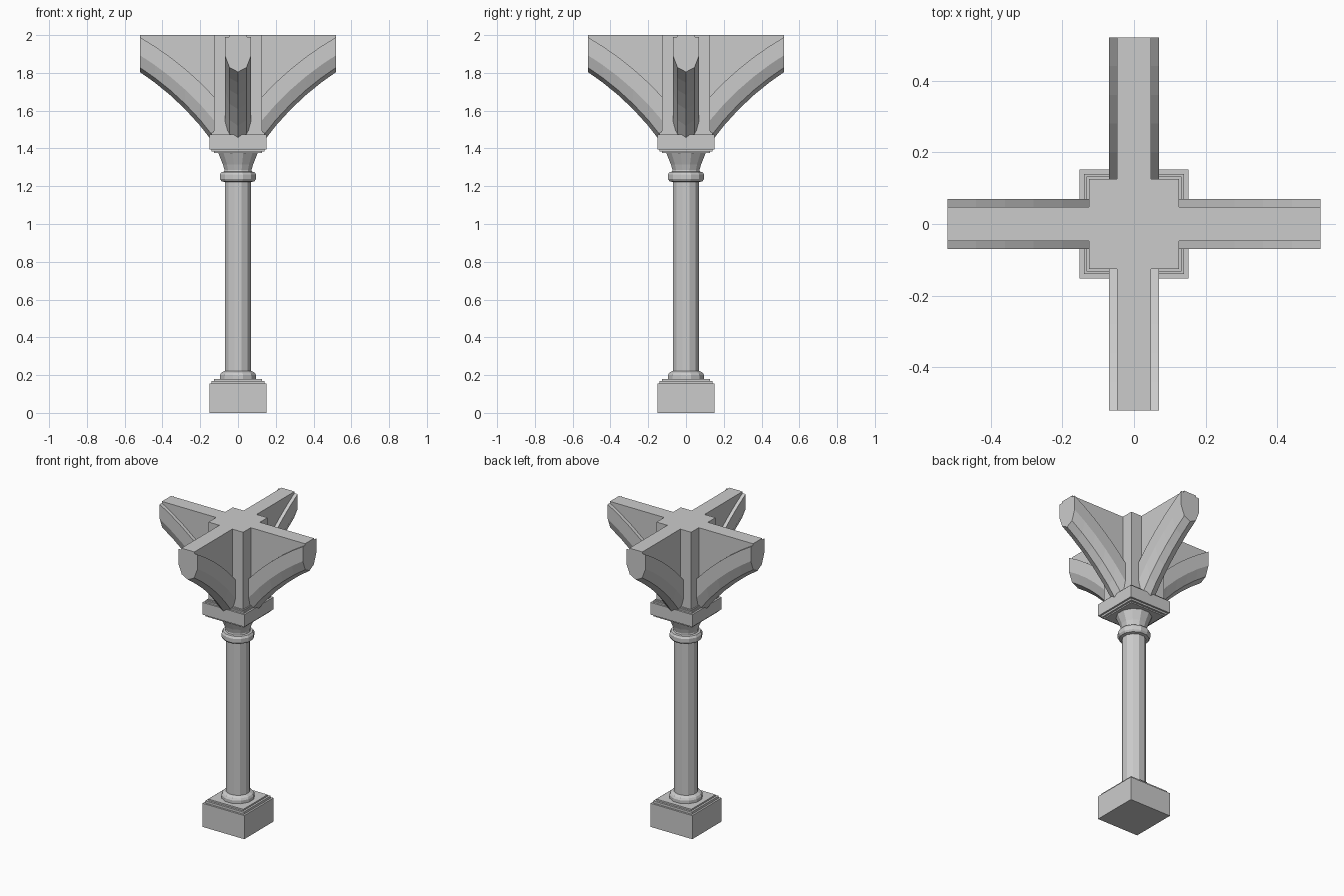
import bpy, bmesh
from math import sqrt, cos, sin, pi

if "Cube" in bpy.data.objects:
    bpy.data.objects.remove(bpy.data.objects["Cube"])


def make(name, bm):
    bmesh.ops.recalc_face_normals(bm, faces=bm.faces)
    me = bpy.data.meshes.new(name)
    bm.to_mesh(me)
    bm.free()
    ob = bpy.data.objects.new(name, me)
    bpy.context.collection.objects.link(ob)
    return ob


def skin(name, sections):
    """Join equal-sized closed sections and cap both ends."""
    bm = bmesh.new()
    rings = [[bm.verts.new(p) for p in s] for s in sections]
    n = len(rings[0])
    for a, b in zip(rings, rings[1:]):
        for i in range(n):
            j = (i + 1) % n
            bm.faces.new((a[i], a[j], b[j], b[i]))
    bm.faces.new(rings[0][::-1])
    bm.faces.new(rings[-1])
    return make(name, bm)


def stack(name, profile, sides):
    """Stack of regular polygons; profile is (apothem or radius, z)."""
    k = 1 / cos(pi / 4) if sides == 4 else 1.03
    return skin(name, [[(r * k * cos((i + .5) * 2 * pi / sides),
                         r * k * sin((i + .5) * 2 * pi / sides), z)
                        for i in range(sides)] for r, z in profile])


# Stepped square plinth
stack("plinth", [(.152, 0), (.152, .155), (.14, .155), (.14, .17),
                 (.127, .17), (.127, .18)], 4)

# Twelve-sided column with foot moulding, shaft, collar and flared capital
stack("column", [(.097, .175), (.097, .2), (.09, .212), (.076, .22),
                 (.07, .222), (.07, 1.222), (.088, 1.226), (.096, 1.238),
                 (.096, 1.262), (.088, 1.275), (.074, 1.277), (.072, 1.286),
                 (.08, 1.315), (.106, 1.378)], 12)

# Square abacus with stepped edges
stack("abacus", [(.127, 1.375), (.127, 1.383), (.14, 1.383), (.14, 1.395),
                 (.152, 1.395), (.152, 1.475), (.14, 1.475), (.14, 1.485),
                 (.133, 1.485), (.133, 1.493)], 4)

# Square upper pier
stack("upper_pier", [(.126, 1.48), (.126, 2)], 4)

# Arch springers: concentric arcs through the two ends of the soffit
R = 1.5
x0, z0, x1, z1 = .152, 1.46, .52, 1.805
dx, dz = x1 - x0, z1 - z0
c = sqrt(dx * dx + dz * dz)
h = sqrt(R * R - c * c / 4)
xc, zc = (x0 + x1) / 2 + h * dz / c, (z0 + z1) / 2 - h * dx / c


def arc(x, t):
    return min(zc + sqrt((R + t) ** 2 - (x - xc) ** 2), 1.995)


def section(x):
    half = [(.047, 2), (.047, arc(x, .157)), (.07, arc(x, .157)),
            (.07, arc(x, .075)), (.045, arc(x, .02))]
    return ([(x, y, z) for y, z in half] + [(x, 0, arc(x, 0))] +
            [(x, -y, z) for y, z in half[::-1]])


for i, side in enumerate(("right", "back", "left", "front")):
    arm = skin(side + "_arch_springer",
               [section(.12 + .4 * k / 5) for k in range(6)])
    arm.rotation_euler.z = i * pi / 2
